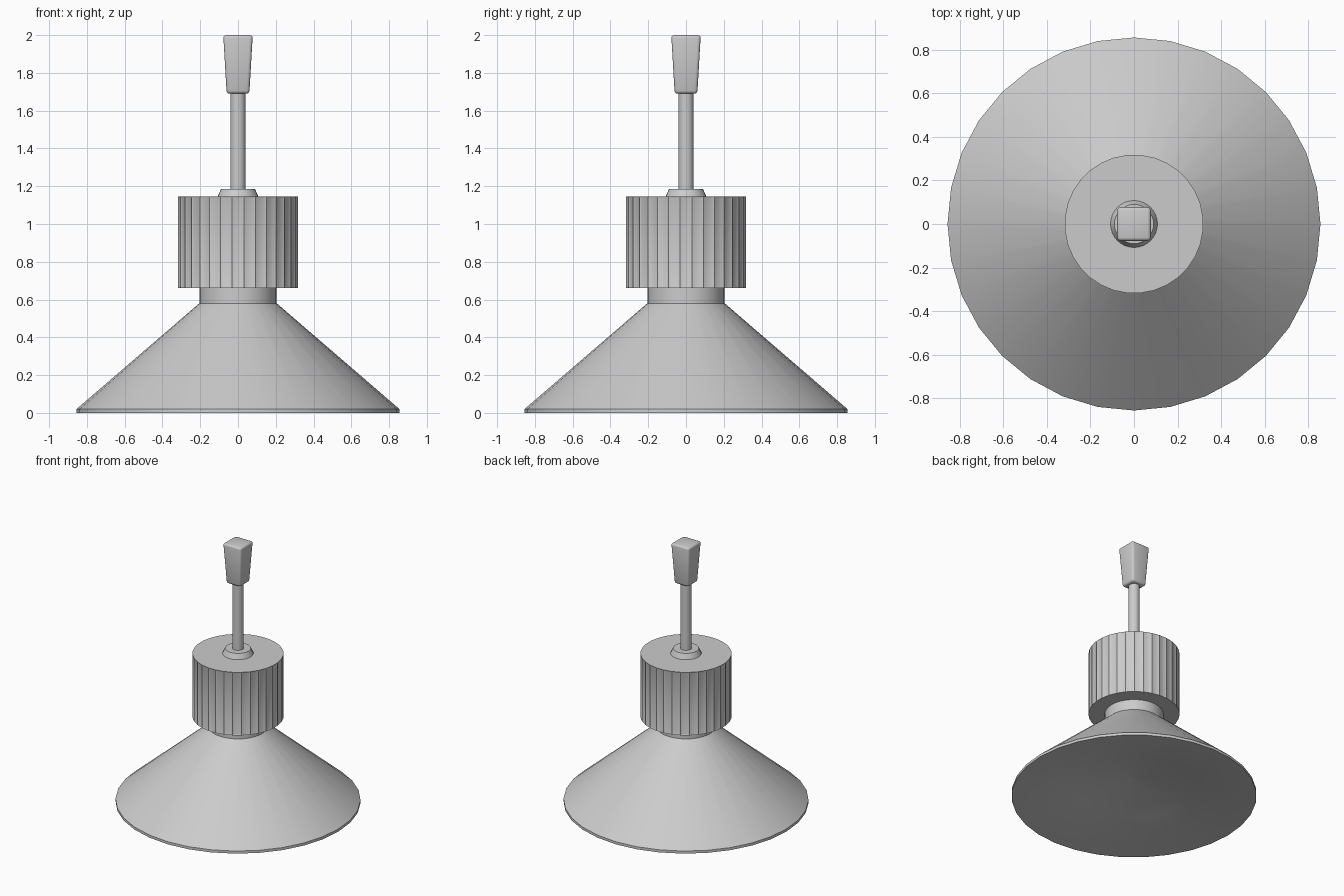
import bpy, bmesh, math

cube = bpy.data.objects.get("Cube")
if cube:
    bpy.data.objects.remove(cube, do_unlink=True)

GREY = (0.6, 0.6, 0.6, 1)
metal = bpy.data.materials.new("mid_grey")
metal.use_nodes = True
metal.diffuse_color = GREY
metal.node_tree.nodes["Principled BSDF"].inputs["Base Color"].default_value = GREY


def add_part(name, bm, sharp=30):
    """Turn a bmesh into a named, smooth-shaded object with the shared material."""
    bmesh.ops.recalc_face_normals(bm, faces=bm.faces)
    mesh = bpy.data.meshes.new(name)
    bm.to_mesh(mesh)
    bm.free()
    mesh.materials.append(metal)
    obj = bpy.data.objects.new(name, mesh)
    bpy.context.collection.objects.link(obj)
    bpy.ops.object.select_all(action="DESELECT")
    obj.select_set(True)
    bpy.context.view_layer.objects.active = obj
    bpy.ops.object.shade_smooth_by_angle(angle=math.radians(sharp))
    return obj


def turned(profile, sides=32, turn=0.0):
    """Closed solid turned around z from (radius, height) points."""
    bm = bmesh.new()
    rings = []
    for r, z in profile:
        angles = [math.tau * (i + turn) / sides for i in range(sides)]
        rings.append([bm.verts.new((r * math.cos(a), r * math.sin(a), z)) for a in angles])
    for low, high in zip(rings, rings[1:]):
        for i in range(sides):
            j = (i + 1) % sides
            bm.faces.new((low[i], low[j], high[j], high[i]))
    bm.faces.new(rings[0][::-1])
    bm.faces.new(rings[-1])
    return bm


# Conical shade: gently dished underside, thin rim, cone and straight neck
add_part("shade", turned([(0.03, 0.14), (0.43, 0.08), (0.85, 0), (0.855, 0), (0.855, 0.02),
                          (0.205, 0.58), (0.205, 0.67)]))

# Ribbed housing: every side face gets a border and a slightly sunken panel
housing = turned([(0.318, 0.66), (0.318, 1.145)], turn=0.5)
housing.normal_update()
panels = [f for f in housing.faces if abs(f.normal.z) < 0.5]
bmesh.ops.inset_individual(housing, faces=panels, thickness=0.013, depth=-0.004)
add_part("housing", housing)

# Boss and stem
add_part("boss", turned([(0.11, 1.14), (0.09, 1.185)]))
add_part("stem", turned([(0.04, 1.15), (0.04, 1.72)], 16))

# Tapered square grip with softly rounded edges
grip = bmesh.new()
bmesh.ops.create_cube(grip, size=1)
for v in grip.verts:
    half = 0.078 if v.co.z > 0 else 0.06
    v.co.x = math.copysign(half, v.co.x)
    v.co.y = math.copysign(half, v.co.y)
    v.co.z = 2.0 if v.co.z > 0 else 1.69
bmesh.ops.bevel(grip, geom=grip.edges[:], offset=0.016, segments=3, profile=0.5, affect="EDGES")
add_part("grip", grip, 60)
